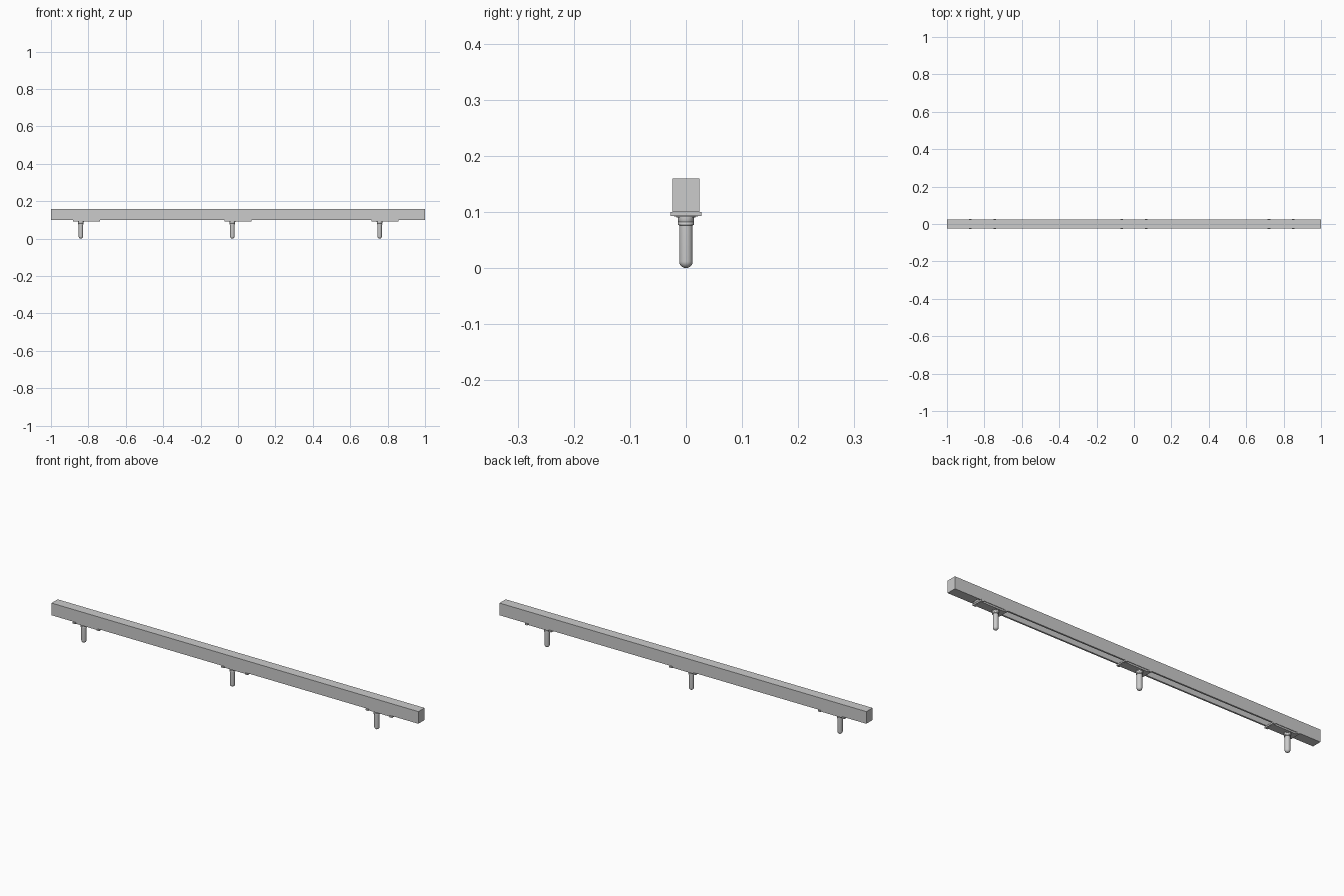
import bpy, bmesh, math
from mathutils import Matrix

if "Cube" in bpy.data.objects:
    bpy.data.objects.remove(bpy.data.objects["Cube"])


def finish(bm, name, smooth=False):
    bmesh.ops.recalc_face_normals(bm, faces=bm.faces)
    me = bpy.data.meshes.new(name)
    bm.to_mesh(me)
    bm.free()
    ob = bpy.data.objects.new(name, me)
    bpy.context.collection.objects.link(ob)
    if smooth:
        bpy.context.view_layer.objects.active = ob
        ob.select_set(True)
        bpy.ops.object.shade_smooth_by_angle(angle=math.radians(35))
        ob.select_set(False)
    return ob


def box(name, x0, x1, y0, y1, z0, z1):
    bm = bmesh.new()
    m = Matrix.Translation(((x0 + x1) / 2, (y0 + y1) / 2, (z0 + z1) / 2))
    bmesh.ops.create_cube(bm, size=1, matrix=m @ Matrix.Diagonal((x1 - x0, y1 - y0, z1 - z0, 1)))
    return finish(bm, name)


def lathe(name, x, profile, n=32):
    bm = bmesh.new()
    vs = [bm.verts.new((x + r, 0, z)) for r, z in profile]
    es = [bm.edges.new(p) for p in zip(vs, vs[1:])]
    bmesh.ops.spin(bm, geom=vs + es, cent=(x, 0, 0), axis=(0, 0, 1), angle=math.tau, steps=n)
    bmesh.ops.remove_doubles(bm, verts=bm.verts, dist=1e-5)
    return finish(bm, name, True)


# Long bar with a groove cut into its underside
bar = box("bar", -1, 1, -0.024, 0.024, 0.1, 0.16)
cutter = box("groove_cutter", -0.89, 0.87, -0.016, 0.016, 0.08, 0.132)
cutter.hide_render = True
cutter.hide_viewport = True
mod = bar.modifiers.new("groove", "BOOLEAN")
mod.object = cutter
mod.solver = "EXACT"

# Rounded pin tip profile
tip = [(0.012 * math.sin(a), 0.012 - 0.012 * math.cos(a))
       for a in [i * math.pi / 16 for i in range(9)]]

for i, c in enumerate((-0.81, 0.0, 0.787)):
    # Mounting plate with a tab at each corner
    box(f"mount_plate_{i}", c - 0.066, c + 0.066, -0.021, 0.021, 0.092, 0.1005)
    for sx in (-1, 1):
        xs = sorted((c + sx * 0.058, c + sx * 0.072))
        box(f"end_tab_{i}_{sx}", *xs, -0.028, 0.028, 0.0925, 0.1)
    # Pin with stepped collar
    x = c - 0.03
    lathe(f"pin_{i}", x, tip + [(0.012, 0.076), (0.0145, 0.077), (0.0145, 0.081),
                               (0.0138, 0.082), (0.0145, 0.083), (0.0145, 0.09),
                               (0.0165, 0.09), (0.0165, 0.093), (0, 0.093)])
